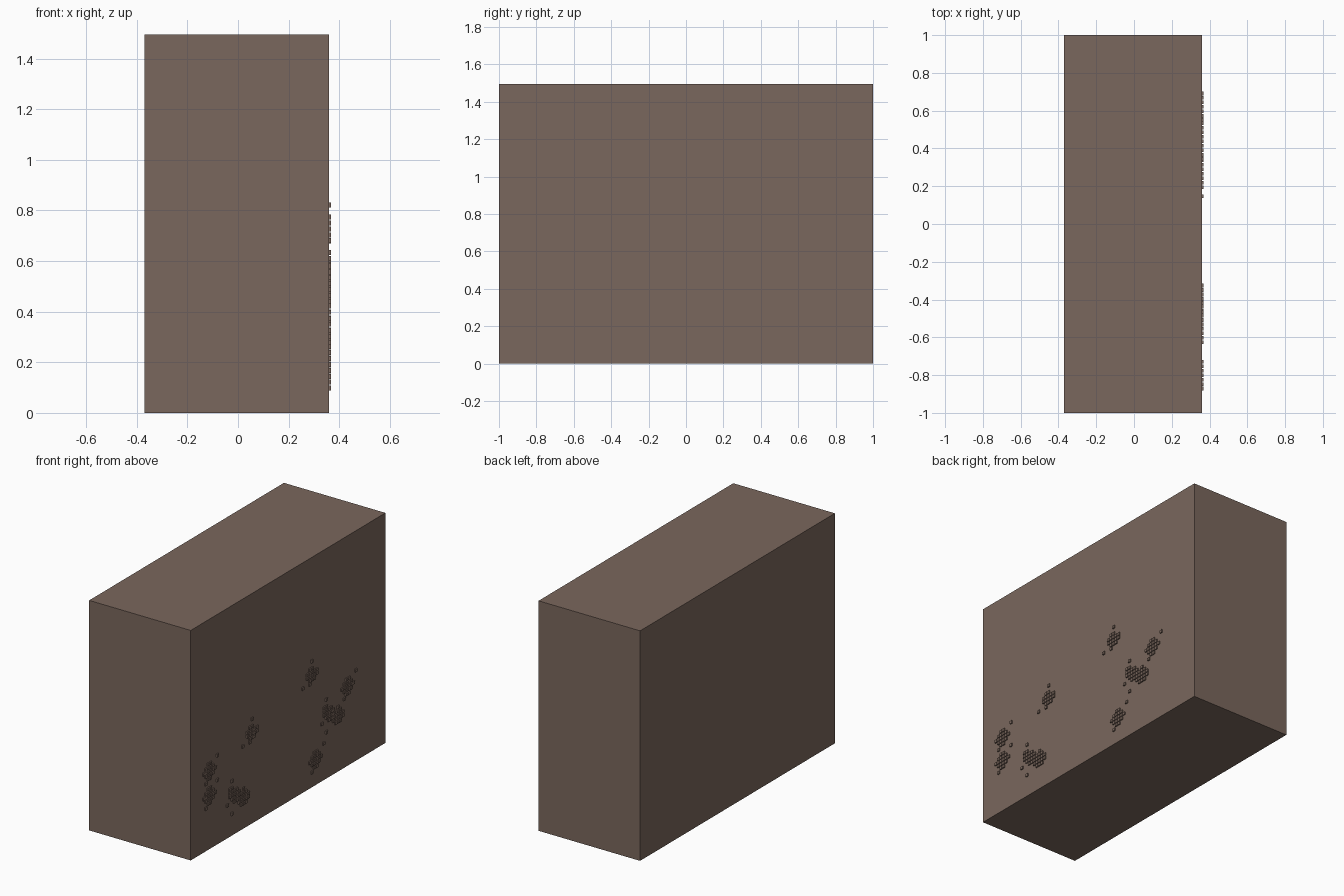
import bpy, bmesh
from mathutils import Matrix, Vector

if "Cube" in bpy.data.objects:
    bpy.data.objects.remove(bpy.data.objects["Cube"])

mat = bpy.data.materials.new("brown")
mat.diffuse_color = (0.195, 0.136, 0.109, 1)
mat.use_nodes = True
mat.node_tree.nodes["Principled BSDF"].inputs["Base Color"].default_value = mat.diffuse_color


def add_box(bm, lo, hi):
    lo, hi = Vector(lo), Vector(hi)
    bmesh.ops.create_cube(bm, size=1, matrix=Matrix.Translation((lo + hi) / 2)
                          @ Matrix.Diagonal((*(hi - lo), 1)))


def finish(bm, name):
    mesh = bpy.data.meshes.new(name)
    bm.to_mesh(mesh)
    bm.free()
    mesh.materials.append(mat)
    ob = bpy.data.objects.new(name, mesh)
    bpy.context.collection.objects.link(ob)


# Main block
FACE = 0.36
bm = bmesh.new()
add_box(bm, (-0.37, -1, 0), (FACE, 1, 1.495))
finish(bm, "block")

# Speckle shapes, top row first
SPRIG = ["....#...",
         "........",
         "...##...",
         "..#####.",
         "..#####.",
         "...###..",
         "#..#...."]
CLUMP = ["......#",
         "..##...",
         ".####..",
         "######.",
         ".####..",
         "..##...",
         ".#....."]
BUSH = ["..#.......",
        "..........",
        ".##.......",
        ".####.....",
        ".#####.#..",
        "..#######.",
        "#..#######",
        ".....#####",
        "......###.",
        "..#......."]

PITCH, CELL, RAISE = 0.0237, 0.019, 0.008


def speckle(name, rows, y, z):
    """Raised square tiles on the +x face, centred on (y, z)."""
    bm = bmesh.new()
    for r, row in enumerate(rows):
        for c, ch in enumerate(row):
            if ch == "#":
                cy = y + (c - (len(row) - 1) / 2) * PITCH
                cz = z - (r - (len(rows) - 1) / 2) * PITCH
                add_box(bm, (FACE - 0.002, cy - CELL / 2, cz - CELL / 2),
                        (FACE + RAISE, cy + CELL / 2, cz + CELL / 2))
    finish(bm, name)


# Two groups of speckles along the face
for i, (rows, y, z) in enumerate([
        (CLUMP, -0.80, 0.51), (CLUMP, -0.80, 0.35), (BUSH, -0.52, 0.25),
        (SPRIG, -0.385, 0.61), (SPRIG, 0.23, 0.75), (CLUMP, 0.62, 0.52),
        (BUSH, 0.45, 0.41), (CLUMP, 0.29, 0.17)]):
    speckle(f"speckle_{i + 1}", rows, y, z)
